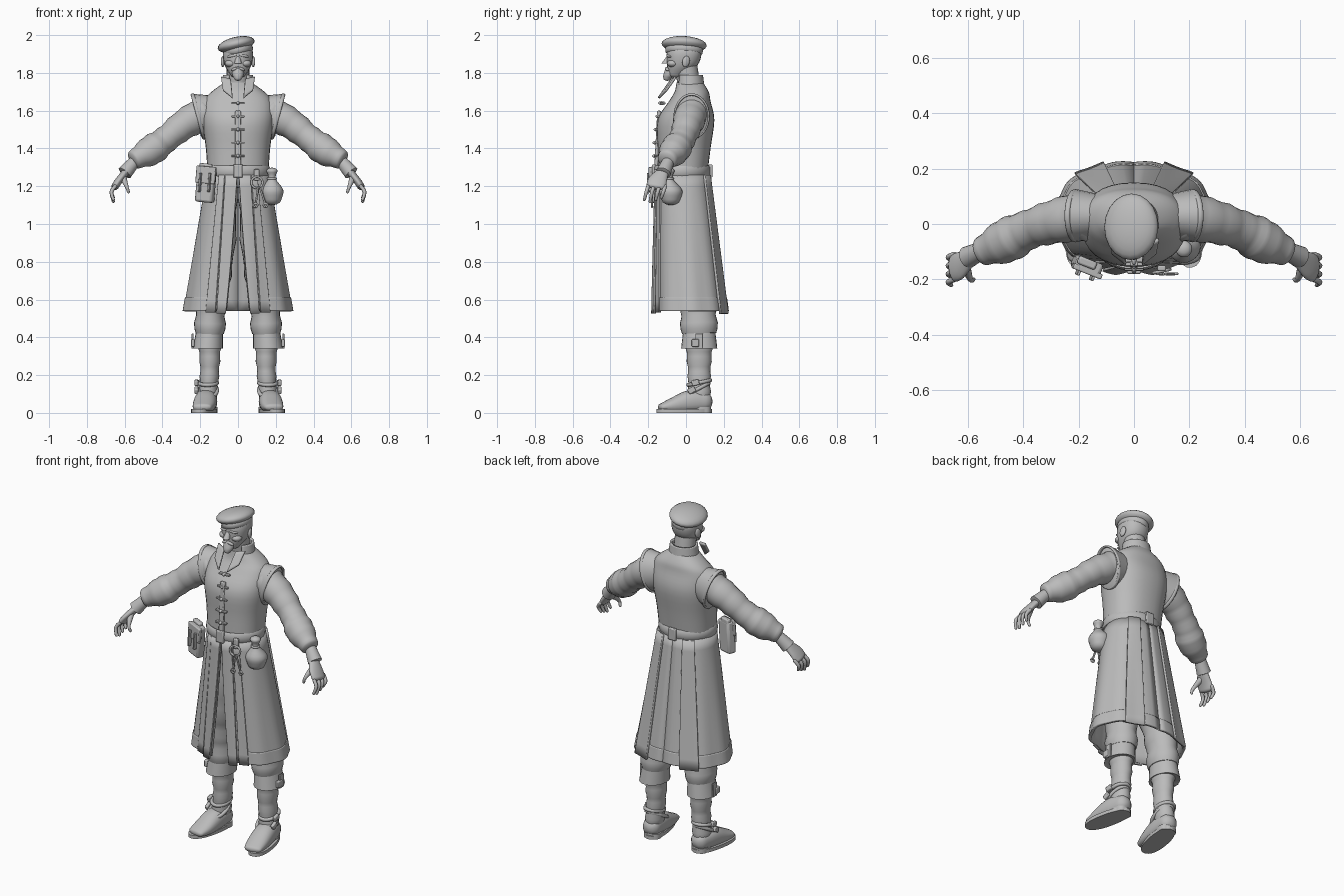
import bpy, bmesh, math
from math import sin, cos, pi, radians
from mathutils import Vector, Matrix

old = bpy.data.objects.get("Cube")
if old:
    bpy.data.objects.remove(old, do_unlink=True)

grey = bpy.data.materials.new("plain_grey")
grey.use_nodes = True
tone = (.5, .5, .5, 1)
grey.diffuse_color = tone
grey.node_tree.nodes["Principled BSDF"].inputs["Base Color"].default_value = tone


# Turn a bmesh into a shaded object
def finish(name, bm, loc=(0, 0, 0), rot=(0, 0, 0), thick=0, bevel=0):
    bmesh.ops.recalc_face_normals(bm, faces=bm.faces)
    mesh = bpy.data.meshes.new(name)
    bm.to_mesh(mesh)
    bm.free()
    mesh.materials.append(grey)
    part = bpy.data.objects.new(name, mesh)
    bpy.context.collection.objects.link(part)
    part.location = loc
    part.rotation_euler = [radians(angle) for angle in rot]
    if thick:
        part.modifiers.new("thickness", 'SOLIDIFY').thickness = thick
    if bevel:
        modifier = part.modifiers.new("bevel", 'BEVEL')
        modifier.width, modifier.segments = bevel, 2
    bpy.ops.object.select_all(action='DESELECT')
    bpy.context.view_layer.objects.active = part
    part.select_set(True)
    bpy.ops.object.shade_smooth_by_angle(angle=radians(50))
    return part


# Smooth curve through a few rings of (x, y, z, radius, optional depth)
def spline(rings, steps):
    keys = [Vector((*ring[:4], ring[-1])) for ring in rings]
    last = len(keys) - 1
    result = []
    for i in range(last):
        start, end = keys[i], keys[i + 1]
        pull_in = (end - keys[max(i - 1, 0)]) / 2
        pull_out = (keys[min(i + 2, last)] - start) / 2
        for k in range(steps):
            t = k / steps
            ease = t * t * (3 - 2 * t)
            result.append(start.lerp(end, ease) + pull_in * t * (1 - t) ** 2 - pull_out * t * t * (1 - t))
    return result + [keys[-1]]


def power(value, exponent):
    return math.copysign(abs(value) ** exponent, value)


# Skin a tube over the rings, with optional cloth folds and domed ends
def sweep(name, rings, side=1, ratio=1, box=2, fold=0, dome=0, ref=(0, 1, 0), level=False, steps=4, seg=24):
    keys = spline(rings, steps)
    mids = [key.xyz if len(key) == 3 else Vector(key[:3]) for key in keys]
    frames = []
    for i, key in enumerate(keys):
        along = mids[min(i + 1, len(mids) - 1)] - mids[max(i - 1, 0)]
        along = Vector((0, 0, 1)) if level else along.normalized()
        crease = fold * sin(2 * i)
        frames.append((mids[i], along, key[3] + crease, key[4] * ratio + crease))
    if dome:
        ends = []
        for (mid, along, wide, deep), sign in ((frames[0], -1), (frames[-1], 1)):
            ends.append([(mid + along * sign * wide * dome * sin(a), along, wide * cos(a), deep * cos(a))
                         for a in (pi / 6, pi / 3, pi / 2.2)])
        frames = ends[0][::-1] + frames + ends[1]
    bm = bmesh.new()
    loops = []
    for mid, along, wide, deep in frames:
        depth = Vector(ref)
        depth = (depth - along * depth.dot(along)).normalized()
        across = depth.cross(along)
        loop = []
        for k in range(seg):
            turn = 2 * pi * k / seg
            p = mid + across * wide * power(cos(turn), 2 / box) + depth * deep * power(sin(turn), 2 / box)
            loop.append(bm.verts.new((p.x * side, p.y, p.z)))
        loops.append(loop)
    for low, high in zip(loops, loops[1:]):
        for k in range(seg):
            bm.faces.new((low[k], low[k - 1], high[k - 1], high[k]))
    bm.faces.new(loops[0])
    bm.faces.new(loops[-1])
    return finish(name, bm)


# Cloth sheet from a function of u and v in 0..1
def sheet(name, shape, columns=24, rows=12):
    bm = bmesh.new()
    grid = [[bm.verts.new(shape(i / columns, j / rows)) for i in range(columns + 1)] for j in range(rows + 1)]
    for row, below in zip(grid, grid[1:]):
        for i in range(columns):
            bm.faces.new((row[i], row[i + 1], below[i + 1], below[i]))
    return finish(name, bm, thick=.012)


def block(name, loc, size, rot=(0, 0, 0)):
    bm = bmesh.new()
    bmesh.ops.create_cube(bm, size=1, matrix=Matrix.Diagonal((*size, 1)))
    return finish(name, bm, loc, rot, bevel=min(size) / 4)


def ball(name, loc, size, rot=(0, 0, 0)):
    bm = bmesh.new()
    bmesh.ops.create_uvsphere(bm, u_segments=20, v_segments=12, radius=1, matrix=Matrix.Diagonal((*size, 1)))
    return finish(name, bm, loc, rot)


# Closed elliptical band with a rounded section
def band(name, loc, wide, deep, thick, tall, rot=(0, 0, 0)):
    bm = bmesh.new()
    around = [2 * pi * i / 36 for i in range(36)]
    grid = [[bm.verts.new(((wide + thick * cos(q)) * cos(p), (deep + thick * cos(q)) * sin(p), tall * power(sin(q), .7)))
             for q in around[::4]] for p in around]
    for i, row in enumerate(grid):
        for j in range(len(row)):
            bm.faces.new((grid[i - 1][j - 1], row[j - 1], row[j], grid[i - 1][j]))
    return finish(name, bm, loc, rot)


# Vest, belt and front clasps
sweep("vest", [(0, -.02, 1.24, .16, .13), (0, -.01, 1.4, .17, .14), (0, 0, 1.55, .19, .15), (0, .02, 1.65, .18, .11),
               (0, .03, 1.7, .14, .09), (0, .02, 1.75, .07)], box=2.3, level=True, seg=32)
band("belt", (0, -.02, 1.28), .16, .14, .01, .03)
for name, y in (("belt_buckle", -.17), ("back_belt_loop", .13)):
    block(name, (0, y, 1.28), (.05, .02, .07))
block("front_placket", (0, -.15, 1.45), (.03, .02, .3), (-3, 0, 0))
for i in range(5):
    spot = Vector((0, -.16 + .002 * i * i, 1.36 + .07 * i))
    block("clasp_bar", spot, (.07, .02, .01))
    ball("clasp_knob", spot, (.01, .02, .01))


# Coat skirt: flared wall with soft folds, angle measured from the front
def skirt(angle, t, lift):
    lift += .005 * t * sin(9 * angle)
    wide, deep = .165 + .12 * t + lift, .14 + .055 * t + lift
    return wide * power(sin(angle), .9), .04 * t - .015 - deep * power(cos(angle), .9), 1.26 - .72 * t


def panel(name, side, start, end, lift, top=0, bottom=1, gap=0):
    def shape(u, v):
        t = top + (bottom - top) * v
        first = radians(start) + gap * t
        x, y, z = skirt(first + (radians(end) - first) * u, t, lift)
        return x * side, y, z
    sheet(name, shape)


for s, hand in ((1, "left_"), (-1, "right_")):
    panel(hand + "skirt", s, 1, 180, 0, gap=.16)
    panel(hand + "skirt_hem", s, 30, 180, .004, top=.9)
    panel(hand + "front_flap", s, 1, 20, .012, bottom=1.02, gap=.16)
    panel(hand + "side_strip", s, 22, 34, .008, bottom=1.01)
    panel(hand + "back_strip", s, 137, 161, .014, bottom=1.02)

    # Vest shoulder, loose sleeve and cuff
    sweep(hand + "vest_shoulder", [(.1, .03, 1.59, .09), (.21, .03, 1.57, .12)], s, .8, dome=.1)
    band(hand + "shoulder_rim", (.21 * s, .03, 1.57), .12, .09, .006, .01, (0, 105 * s, 0))
    sweep(hand + "sleeve", [(.17, .03, 1.59, .09), (.28, .01, 1.53, .08), (.38, -.02, 1.45, .07),
                            (.46, -.06, 1.39, .08), (.55, -.1, 1.34, .05)], s, fold=.003, dome=.3, steps=5)
    sweep(hand + "cuff", [(.54, -.09, 1.34, .03), (.6, -.12, 1.27, .04)], s, dome=.1)

    # Hand with fanned fingers
    sweep(hand + "palm", [(.59, -.12, 1.28, .02, .03), (.63, -.15, 1.23, .02, .05), (.65, -.16, 1.2, .02, .05)],
          s, dome=.8)
    for i in range(4):
        y, tip = -.2 + .03 * i, 1.12 + .01 * abs(i - 1)
        sweep(hand + "finger", [(.65, y, 1.2, .01), (.67, y - .01, 1.17, .01), (.66, y - .02, tip, .008)],
              s, dome=1, seg=10)
    sweep(hand + "thumb", [(.61, -.15, 1.25, .02), (.59, -.2, 1.2, .01), (.58, -.2, 1.17, .008)], s, dome=1, seg=10)

    # Baggy breeches, turned down boot tops and wrinkled shafts
    sweep(hand + "breeches", [(.08, 0, 1.2, .08), (.1, .02, .85, .08), (.14, .06, .6, .08), (.15, .07, .42, .08)],
          s, 1.2, fold=.006, steps=5)
    sweep(hand + "boot_top", [(.15, .07, .44, .07), (.16, .07, .34, .08)], s, 1.2, dome=.1, level=True)
    sweep(hand + "boot_shaft", [(.15, .07, .36, .06), (.15, .07, .22, .05), (.16, .07, .08, .05)],
          s, 1.2, fold=.003, level=True, steps=6)

    # Foot, sole and heel turned slightly outward
    out = (.2, -1, 0)
    sweep(hand + "foot", [(.16, .1, .06, .05), (.17, .02, .06, .06), (.18, -.07, .04, .04, .06), (.19, -.13, .03, .02, .05)],
          s, box=2.3, dome=.8, ref=(1, .2, 0))
    sweep(hand + "sole", [(.18, -.01, 0, .06, .15), (.18, -.01, .02, .06, .15)], s, box=2.3, ref=out, level=True)
    sweep(hand + "heel", [(.16, .08, 0, .05), (.16, .08, .03, .05)], s, box=3, ref=out, level=True)

    # Boot straps and buckles
    for name, y, z, deep, lean in (("ankle", .07, .16, .06, 12), ("instep", .05, .12, .08, 28)):
        band(hand + name + "_strap", (.16 * s, y, z), .05, deep, .01, .01, (lean, 0, 0))
        block(hand + name + "_buckle", (.22 * s, y - .02, z), (.02, .04, .03), (lean, 0, 0))
    block(hand + "top_strap", (.24 * s, .07, .38), (.01, .04, .08))
    block(hand + "top_buckle", (.24 * s, .05, .37), (.02, .04, .04))

    # Pointed lapel
    def lapel(u, v):
        return s * (.04 + .05 * u - .01 * v), .02 * u * (1 + v) - .08 - .07 * v, 1.77 + .01 * u - (.1 - .03 * u) * v
    sheet(hand + "lapel", lapel, 6, 6)

    # Paired facial features
    ball(hand + "ear", (.08 * s, 0, 1.86), (.01, .02, .03), (-12, 0, 12 * s))
    ball(hand + "brow", (.03 * s, -.09, 1.89), (.03, .01, .008), (0, 10 * s, 18 * s))
    ball(hand + "cheek", (.04 * s, -.07, 1.85), (.03, .03, .02))
    ball(hand + "moustache", (.02 * s, -.1, 1.82), (.02, .01, .008), (0, 22 * s, 18 * s))


# Standing collar open at the front
def collar(u, v):
    angle = radians(38 + 284 * u)
    return (.09 - .01 * v) * sin(angle), .02 - (.08 - .01 * v) * cos(angle), 1.71 + .08 * v


sheet("collar", collar)

# Neck, head, nose and beard
sweep("neck", [(0, .02, 1.7, .06), (0, 0, 1.84, .06)], level=True)
sweep("head", [(0, -.05, 1.79, .04), (0, -.02, 1.84, .07), (0, -.01, 1.9, .08), (0, -.01, 1.94, .07)],
      ratio=1.15, box=2.2, dome=.4, level=True)
sweep("nose", [(0, -.09, 1.89, .01), (0, -.11, 1.85, .02)], dome=.5, level=True, seg=12)
sweep("beard", [(0, -.1, 1.77, .02), (0, -.09, 1.79, .03), (0, -.08, 1.82, .03)], dome=.6, level=True)

# Soft cap tilted to one side
tilt = (-3, -13, 0)
band("cap_band", (0, -.01, 1.92), .07, .09, .01, .02, tilt)
ball("cap_crown", (-.01, -.01, 1.95), (.1, .12, .04), tilt)

# Satchel on the right hip
turn = (0, 5, -22)
block("satchel", (-.17, -.15, 1.21), (.1, .05, .19), turn)
block("satchel_flap", (-.17, -.17, 1.26), (.11, .02, .09), turn)
block("satchel_hanger", (-.17, -.14, 1.3), (.07, .03, .04), turn)
for x in (-.2, -.15):
    block("satchel_strap", (x, -.25 - .4 * x, 1.22), (.01, .03, .1), turn)

# Coin pouch on the left hip
sweep("pouch", [(.18, -.08, 1.13, .05), (.18, -.08, 1.18, .06), (.18, -.09, 1.24, .02), (.18, -.09, 1.28, .03)],
      dome=.6, level=True)
band("pouch_cord", (.18, -.09, 1.24), .02, .02, .006, .006)

# Key ring with hanging keys
band("key_ring", (.1, -.17, 1.22), .03, .03, .006, .006, (90, 0, 12))
block("key_hanger", (.1, -.16, 1.26), (.03, .02, .06))
for x, lean in ((.1, 8), (.13, -18)):
    block("key_shaft", (x, -.18, 1.15), (.01, .01, .1), (0, lean, 0))
    band("key_bow", (x - .05 * sin(radians(lean)), -.18, 1.1), .01, .01, .005, .005, (90, 0, 0))
